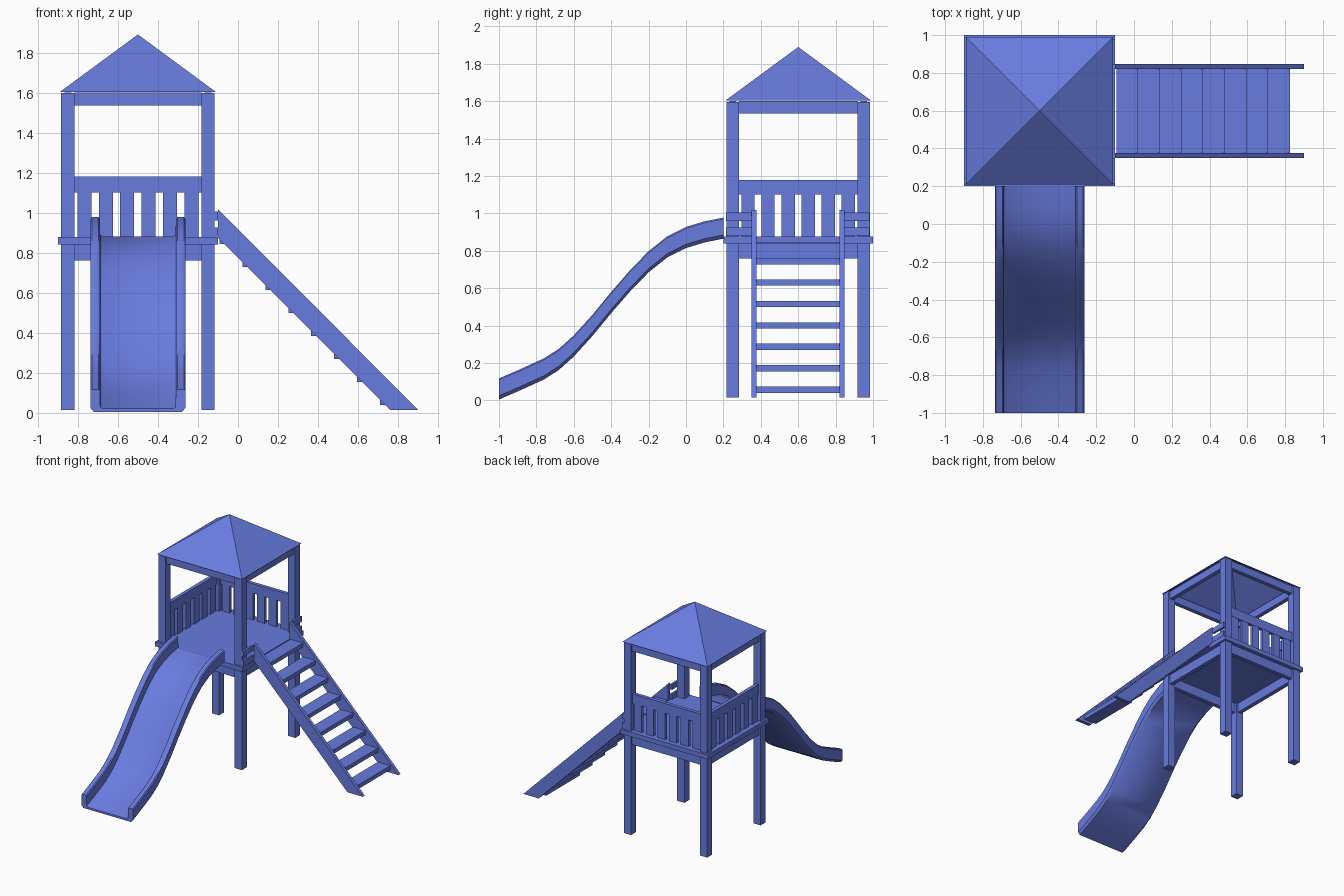
import bpy, bmesh
from mathutils import Vector

cube = bpy.data.objects.get("Cube")
if cube:
    bpy.data.objects.remove(cube, do_unlink=True)

COLOUR = (0.14, 0.20, 0.74, 1)
blue = bpy.data.materials.new("play blue")
blue.use_nodes = True
blue.diffuse_color = COLOUR
blue.node_tree.nodes["Principled BSDF"].inputs["Base Color"].default_value = COLOUR

CX, CY = -0.5, 0.6      # tower centre
POST = 0.35             # post offset from tower centre


def finish(name, bm):
    bmesh.ops.recalc_face_normals(bm, faces=bm.faces)
    mesh = bpy.data.meshes.new(name)
    bm.to_mesh(mesh)
    bm.free()
    mesh.materials.append(blue)
    obj = bpy.data.objects.new(name, mesh)
    bpy.context.collection.objects.link(obj)
    return obj


def box(name, x0, x1, y0, y1, z0, z1):
    bm = bmesh.new()
    bmesh.ops.create_cube(bm, size=1)
    for v in bm.verts:
        v.co = Vector(((x0 + x1) / 2 + v.co.x * (x1 - x0),
                       (y0 + y1) / 2 + v.co.y * (y1 - y0),
                       (z0 + z1) / 2 + v.co.z * (z1 - z0)))
    return finish(name, bm)


def side_board(name, side, along, length, z0, z1, thick):
    """Board on one side of the tower; along is its offset from the middle."""
    a, t = length / 2, thick / 2
    if side in ("front", "back"):
        y = CY + (POST if side == "back" else -POST)
        return box(name, CX + along - a, CX + along + a, y - t, y + t, z0, z1)
    x = CX + (POST if side == "left" else -POST)
    return box(name, x - t, x + t, CY + along - a, CY + along + a, z0, z1)


# Tower frame
for sx, lr in ((-1, "right"), (1, "left")):
    for sy, fb in ((-1, "front"), (1, "back")):
        x, y = CX + sx * POST, CY + sy * POST
        box(f"{fb}_{lr}_post", x - .033, x + .033, y - .033, y + .033, .015, 1.597)
for side in ("front", "back", "left", "right"):
    side_board(f"{side}_roof_beam", side, 0, .635, 1.535, 1.6, .035)
    side_board(f"{side}_deck_beam", side, 0, .635, .76, .84, .035)
box("deck", CX - .4, CX + .4, CY - .4, CY + .4, .84, .878)

# Slatted railings on the two closed sides
for side in ("back", "right"):
    side_board(f"{side}_top_rail", side, 0, .635, 1.1, 1.18, .03)
    for i in range(6):
        side_board(f"{side}_slat", side, (i - 2.5) * .107, .07, .878, 1.1, .025)

# Hollow pyramid roof
bm = bmesh.new()
rings = []
for half, drop in ((.39, 0), (.375, .012)):
    base = [bm.verts.new((CX + a * half, CY + b * half, 1.603))
            for a, b in ((-1, -1), (1, -1), (1, 1), (-1, 1))]
    apex = bm.verts.new((CX, CY, 1.89 - drop))
    rings.append(base)
    for i in range(4):
        bm.faces.new((base[i], base[(i + 1) % 4], apex))
for i in range(4):
    j = (i + 1) % 4
    bm.faces.new((rings[0][i], rings[0][j], rings[1][j], rings[1][i]))
finish("roof", bm)

# Short guard boards beside the stairs
for y0, y1 in ((.215, .35), (.845, .98)):
    for z0 in (.88, .96):
        box("stair_guard_board", -.117, -.1, y0, y1, z0, z0 + .045)

# Stair stringers and treads
PROFILE = ((-.1, 1.018), (.9, .015), (.76, .015), (-.1, .875))
for y0, y1 in ((.35, .377), (.82, .847)):
    bm = bmesh.new()
    face = bm.faces.new([bm.verts.new((x, y0, z)) for x, z in PROFILE])
    new = bmesh.ops.extrude_face_region(bm, geom=[face])["geom"]
    bmesh.ops.translate(bm, vec=(0, y1 - y0, 0),
                        verts=[v for v in new if isinstance(v, bmesh.types.BMVert)])
    finish("stair_stringer", bm)
for i in range(8):
    x, z = -.093 + i * .1147, .843 - i * .1147
    box("stair_tread", x, x + .115, .377, .82, z, z + .034)

# Slide: channel section swept along a curved path of (y, z)
PATH = ((.2, .865), (.1, .845), (0, .815), (-.1, .765), (-.2, .685), (-.3, .582),
        (-.4, .467), (-.5, .345), (-.6, .235), (-.68, .163), (-.76, .112),
        (-.88, .057), (-1, .005))
HALF_SECTION = ((.22, 0), (.237, .02), (.237, .105), (.23, .113),
                (.197, .113), (.19, .105), (.188, .025), (.178, .017))
SECTION = list(HALF_SECTION) + [(-x, z) for x, z in reversed(HALF_SECTION)]
bm = bmesh.new()
loops = [[bm.verts.new((CX + dx, y, z + dz)) for dx, dz in SECTION] for y, z in PATH]
n = len(SECTION)
for a, b in zip(loops, loops[1:]):
    for i in range(n):
        j = (i + 1) % n
        bm.faces.new((a[i], a[j], b[j], b[i]))
bm.faces.new(loops[0])
bm.faces.new(loops[-1])
slide = finish("slide", bm)
bpy.ops.object.select_all(action="DESELECT")
slide.select_set(True)
bpy.context.view_layer.objects.active = slide
bpy.ops.object.shade_smooth_by_angle(angle=.7)
